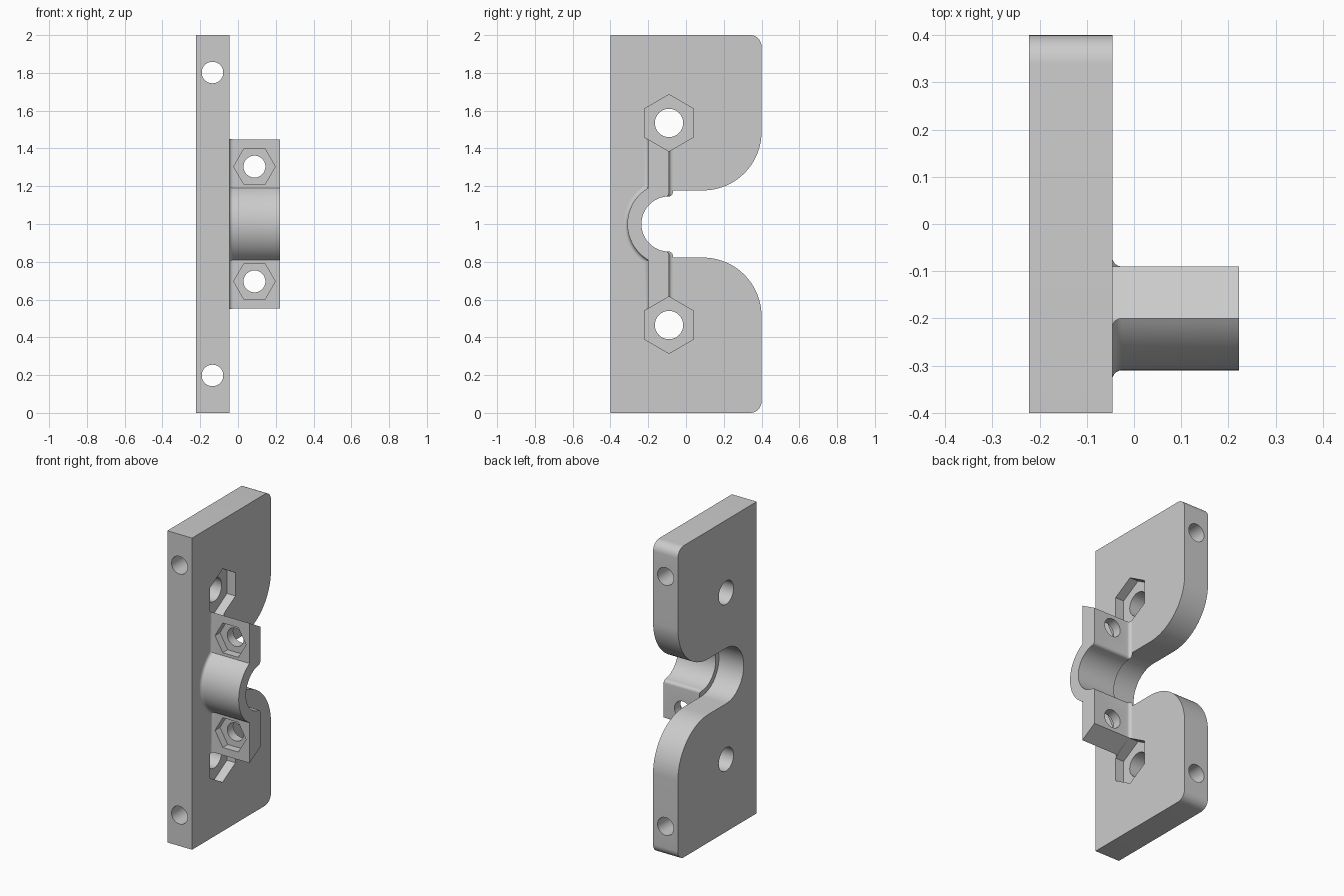
import bpy, bmesh
from math import sin, cos, acos, pi, radians

cube = bpy.data.objects.get("Cube")
if cube:
    bpy.data.objects.remove(cube, do_unlink=True)

grey = bpy.data.materials.new("light grey")
grey.use_nodes = True
grey.diffuse_color = (0.6, 0.6, 0.6, 1)
grey.node_tree.nodes["Principled BSDF"].inputs["Base Color"].default_value = grey.diffuse_color

MID = 1.0            # height of the mirror plane
AXIS = -0.09         # y of the bore axis
PLATE_X0, PLATE_X1, STRAP_X1 = -0.222, -0.046, 0.222


def arc(cy, cz, r, a0, a1, n):
    """Points (y, z) on an arc, angles in degrees from +y."""
    steps = [radians(a0 + (a1 - a0) * i / n) for i in range(n + 1)]
    return [(cy + r * cos(a), cz + r * sin(a)) for a in steps]


def loft(name, rings):
    """Closed solid through rings of equal-length point lists."""
    bm = bmesh.new()
    loops = [[bm.verts.new(p) for p in ring] for ring in rings]
    for a, b in zip(loops, loops[1:]):
        for i in range(len(a)):
            j = (i + 1) % len(a)
            bm.faces.new((a[i], a[j], b[j], b[i]))
    bm.faces.new(loops[0])
    bm.faces.new(loops[-1])
    bmesh.ops.recalc_face_normals(bm, faces=bm.faces)
    mesh = bpy.data.meshes.new(name)
    bm.to_mesh(mesh)
    bm.free()
    mesh.materials.append(grey)
    ob = bpy.data.objects.new(name, mesh)
    bpy.context.collection.objects.link(ob)
    return ob


def cut_prism(target, axis, centre, r, sides, lo, hi, turn=0):
    """Subtract a regular prism running along x or y."""
    pts = arc(centre[0], centre[1], r, turn, turn + 360, sides)[:-1]
    place = (lambda p, t: (t, *p)) if axis == "x" else (lambda p, t: (p[0], t, p[1]))
    cutter = loft("cutter", [[place(p, t) for p in pts] for t in (lo, hi)])
    cutter.hide_render = True
    mod = target.modifiers.new("cut", "BOOLEAN")
    mod.operation, mod.solver, mod.object = "DIFFERENCE", "EXACT", cutter
    bpy.context.view_layer.objects.active = target
    bpy.ops.object.modifier_apply(modifier=mod.name)
    bpy.data.objects.remove(cutter, do_unlink=True)


# Plate: upper half outline, mirrored below
top = (arc(AXIS, MID, 0.178, 180, 90, 24) + arc(0.09, 1.488, 0.31, -90, 0, 24)
       + arc(0.34, 1.94, 0.06, 0, 90, 8) + [(-0.4, 2)])
outline = top + [(y, 2 * MID - z) for y, z in reversed(top[1:])]
plate = loft("mounting_plate", [[(x, *p) for p in outline] for x in (PLATE_X0, PLATE_X1)])

# Clamp strap: arched saddle with two flanges, flared where it meets the plate
FILLET, OUTER, INNER = 0.02, 0.22, 0.146


def strap_outline(d):
    front, back = 0.11 + d, AXIS + d
    a = acos(front / (OUTER + d)) * 180 / pi
    b = acos((FILLET - d) / (INNER + FILLET)) * 180 / pi
    cy = back - FILLET
    cz = MID + (INNER + FILLET) * sin(radians(b))
    half = arc(AXIS, MID, OUTER + d, 180, 180 - a, 20)
    half += [(AXIS - front, 1.45), (back, 1.45)]
    half += arc(cy, cz, FILLET, 0, -b, 6)
    half += arc(AXIS, MID, INNER, 180 - b, 180, 24)[1:]
    return half + [(y, 2 * MID - z) for y, z in reversed(half[1:-1])]


levels = [(PLATE_X1 + FILLET * (1 - cos(t)), FILLET * (1 - sin(t)))
          for t in (i * pi / 12 for i in range(7))]
levels.append((STRAP_X1, 0))
strap = loft("clamp_strap", [[(x, *p) for p in strap_outline(d)] for x, d in levels])

for side in (1, -1):
    # Edge holes through the depth of the plate
    cut_prism(plate, "y", (-0.135, MID + side * 0.802), 0.057, 40, -0.5, 0.5)
    # Side bolt holes, with nut pockets that also bevel the flange ends
    bolt = (AXIS, MID + side * 0.535)
    cut_prism(plate, "x", bolt, 0.075, 40, -0.3, 0.1)
    for part in (plate, strap):
        cut_prism(part, "x", bolt, 0.15, 6, PLATE_X1 - 0.06, 0.3, turn=30)
    # Flange bolt holes and nut pockets
    nut = (0.087, MID + side * 0.304)
    cut_prism(strap, "y", nut, 0.058, 40, -0.4, 0.1)
    cut_prism(strap, "y", nut, 0.11, 6, -0.4, -0.15)

# Smooth the curved walls, keep edges crisp
for part in (plate, strap):
    bpy.ops.object.select_all(action="DESELECT")
    part.select_set(True)
    bpy.context.view_layer.objects.active = part
    bpy.ops.object.shade_smooth_by_angle(angle=radians(30))
